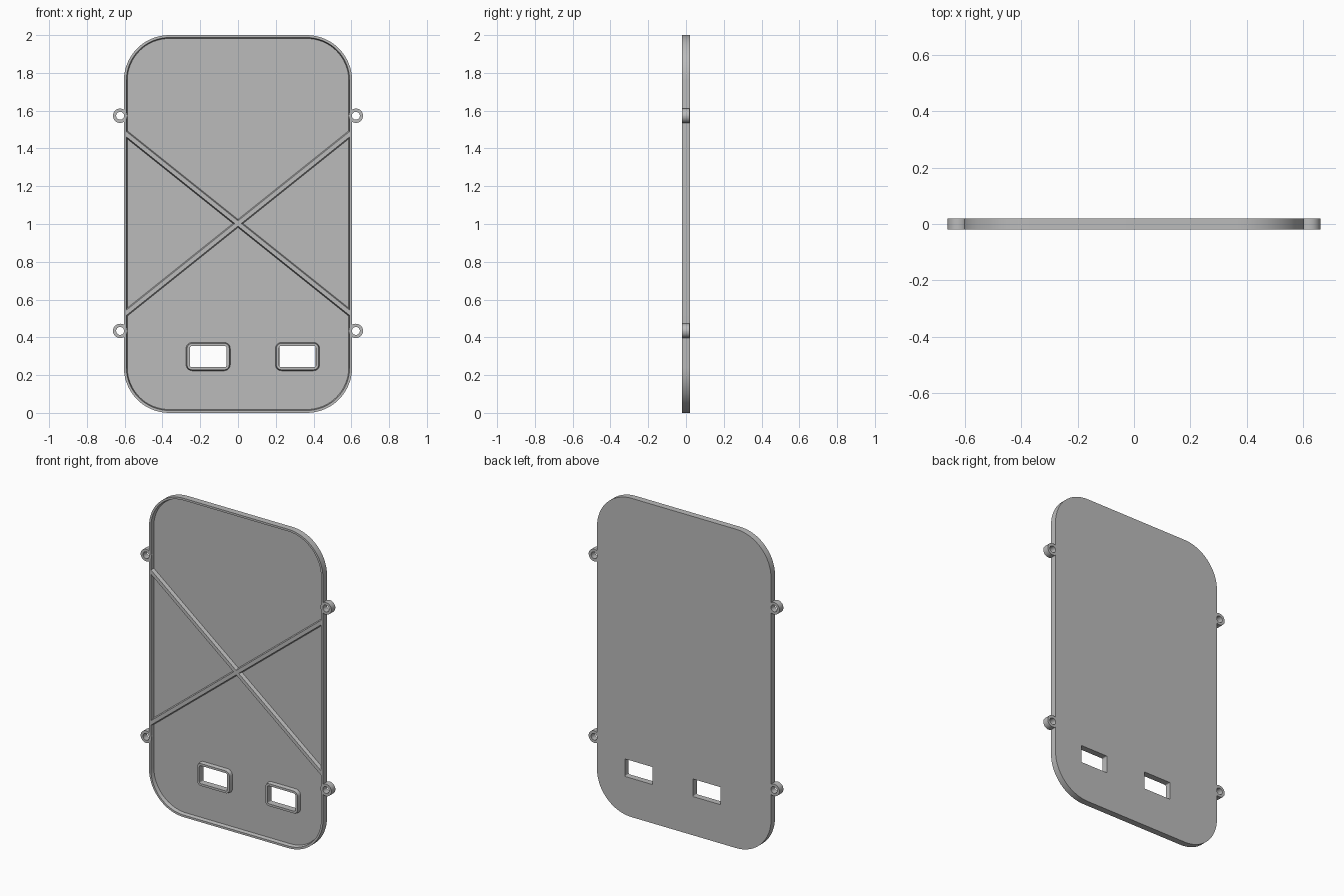
import bpy, bmesh, math

cube = bpy.data.objects.get("Cube")
if cube:
    bpy.data.objects.remove(cube, do_unlink=True)

mat = bpy.data.materials.new("plain grey")
mat.use_nodes = True
GREY = (0.5, 0.5, 0.5, 1)
mat.diffuse_color = GREY
mat.node_tree.nodes["Principled BSDF"].inputs["Base Color"].default_value = GREY

FRONT, FLOOR, BACK = -0.02, 0.003, 0.02   # y levels of rim top, tray floor and back


def finish(name, bm):
    bmesh.ops.recalc_face_normals(bm, faces=bm.faces)
    me = bpy.data.meshes.new(name)
    bm.to_mesh(me)
    bm.free()
    ob = bpy.data.objects.new(name, me)
    me.materials.append(mat)
    bpy.context.collection.objects.link(ob)
    bpy.ops.object.select_all(action='DESELECT')
    ob.select_set(True)
    bpy.context.view_layer.objects.active = ob
    bpy.ops.object.shade_smooth_by_angle(angle=math.radians(25))
    return ob


def rounded_ring(bm, cx, cz, w, h, r, y, steps):
    """Closed loop of vertices around a rounded rectangle."""
    verts = []
    for k, (sx, sz) in enumerate([(1, 1), (-1, 1), (-1, -1), (1, -1)]):
        for i in range(steps + 1):
            a = math.pi / 2 * (k + i / steps)
            verts.append(bm.verts.new((cx + sx * (w / 2 - r) + r * math.cos(a), y,
                                       cz + sz * (h / 2 - r) + r * math.sin(a))))
    return verts


def bridge(bm, rings):
    for a, b in zip(rings, rings[1:]):
        n = len(a)
        for i in range(n):
            j = (i + 1) % n
            bm.faces.new((a[i], a[j], b[j], b[i]))


def fill(bm, rings):
    """Flat face bounded by the first ring, with the other rings as holes."""
    edges = [bm.edges.get((r[i - 1], r[i])) for r in rings for i in range(len(r))]
    bmesh.ops.triangle_fill(bm, edges=edges, use_beauty=True)


# Tray: back panel, raised rim and two framed windows in one shell
bm = bmesh.new()
W, H, R = 1.208, 2.0, 0.24
rim = [rounded_ring(bm, 0, 1, W - 2 * d, H - 2 * d, R - d, y, 16)
       for d, y in [(0, BACK), (0, FRONT), (0.013, FRONT), (0.018, FLOOR)]]
bridge(bm, rim)
floor_rings, back_rings = [rim[-1]], [rim[0]]
for cx in (-0.158, 0.315):
    frame = [rounded_ring(bm, cx, 0.298, w, h, r, y, 6)
             for w, h, r, y in [(0.234, 0.150, 0.032, FLOOR), (0.224, 0.140, 0.027, FRONT),
                                (0.194, 0.112, 0.010, FRONT), (0.192, 0.110, 0.004, BACK)]]
    bridge(bm, frame)
    floor_rings.append(frame[0])
    back_rings.append(frame[-1])
fill(bm, floor_rings)
fill(bm, back_rings)
finish("tray_panel", bm)

# Crossed diagonal ribs with slightly sloping sides
for name, s in (("rib_rising", 1), ("rib_falling", -1)):
    bm = bmesh.new()
    ends = []
    for x in (-0.597, 0.597):
        zc = 1.003 + s * 0.8 * x
        ends.append([bm.verts.new((x, y, zc + dz)) for y, dz in
                     [(FLOOR + 0.004, -0.023), (FRONT + 0.001, -0.014),
                      (FRONT + 0.001, 0.014), (FLOOR + 0.004, 0.023)]])
    bridge(bm, ends)
    for e in ends:
        bm.faces.new(e)
    finish(name, bm)

# Four side eyelets
for side, sx in (("left", 1), ("right", -1)):
    for level, z in (("lower", 0.434), ("upper", 1.573)):
        bm = bmesh.new()
        rings = [rounded_ring(bm, sx * 0.624, z, 2 * r, 2 * r, r - 1e-4, y, 8)
                 for r, y in [(0.038, BACK - 0.0005), (0.038, FRONT), (0.021, FRONT),
                              (0.021, BACK - 0.0005)]]
        bridge(bm, rings + rings[:1])
        finish(f"{level}_eyelet_{side}", bm)
